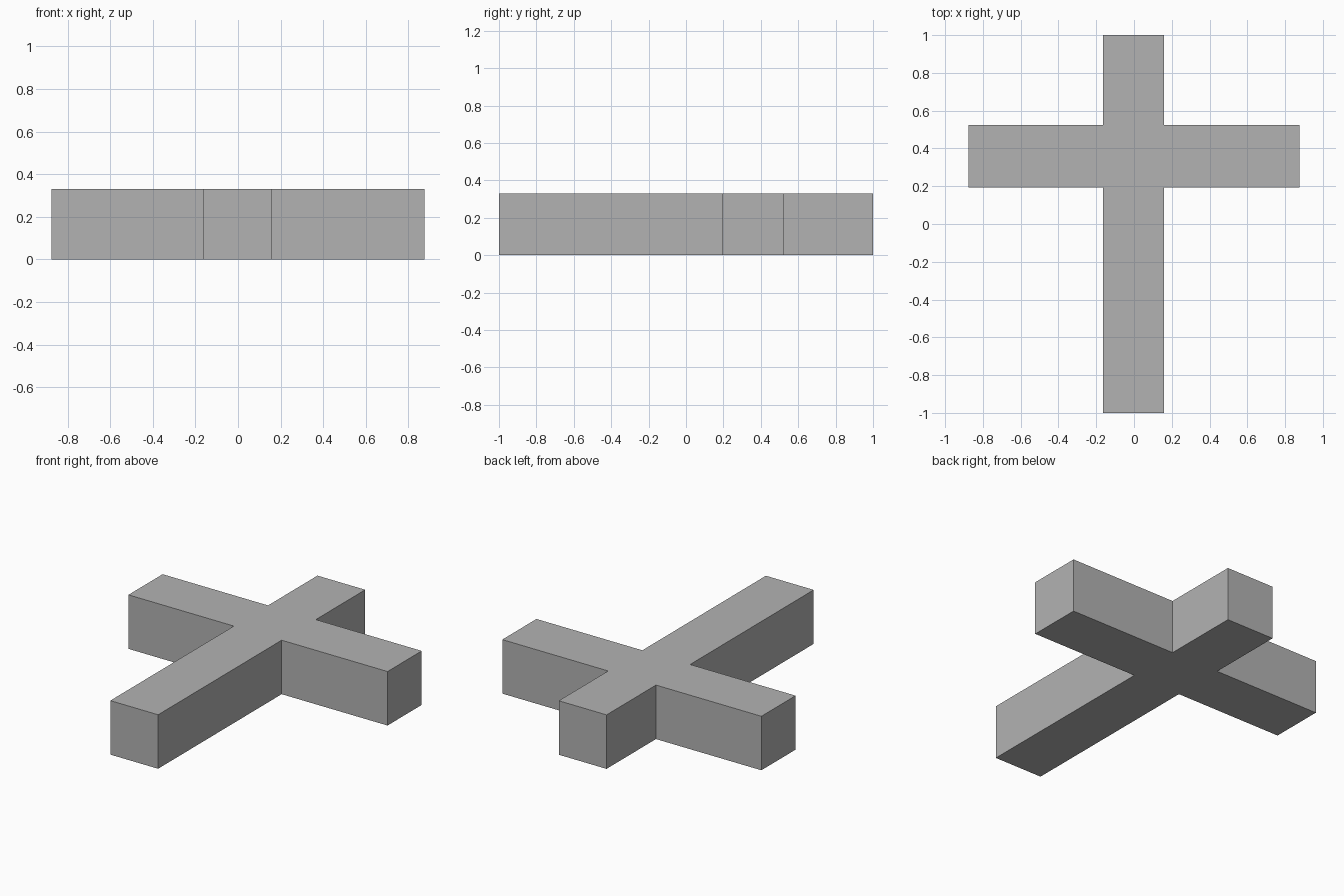
import bpy
import bmesh

default = bpy.data.objects.get("Cube")
if default:
    bpy.data.objects.remove(default, do_unlink=True)

# Plain grey material
grey = bpy.data.materials.new("plain grey")
grey.use_nodes = True
color = (0.45, 0.45, 0.45, 1.0)
grey.diffuse_color = color
grey.node_tree.nodes["Principled BSDF"].inputs["Base Color"].default_value = color

# Main dimensions
height = 0.33
half_length, half_span = 1.0, 0.876
beam_right, beam_left = -0.163, 0.16
arm_front, arm_back = 0.193, 0.523

# Cross outline, counter-clockwise seen from above
outline = [
    (beam_right, -half_length), (beam_left, -half_length),
    (beam_left, arm_front), (half_span, arm_front),
    (half_span, arm_back), (beam_left, arm_back),
    (beam_left, half_length), (beam_right, half_length),
    (beam_right, arm_back), (-half_span, arm_back),
    (-half_span, arm_front), (beam_right, arm_front),
]

# Extrude the outline into one solid
bm = bmesh.new()
base = bm.faces.new([bm.verts.new((x, y, 0)) for x, y in outline])
result = bmesh.ops.extrude_face_region(bm, geom=[base], use_keep_orig=True)
top = [v for v in result["geom"] if isinstance(v, bmesh.types.BMVert)]
bmesh.ops.translate(bm, verts=top, vec=(0, 0, height))
bmesh.ops.recalc_face_normals(bm, faces=bm.faces)

mesh = bpy.data.meshes.new("cross_body")
bm.to_mesh(mesh)
bm.free()
mesh.materials.append(grey)
cross_body = bpy.data.objects.new("cross_body", mesh)
bpy.context.collection.objects.link(cross_body)
